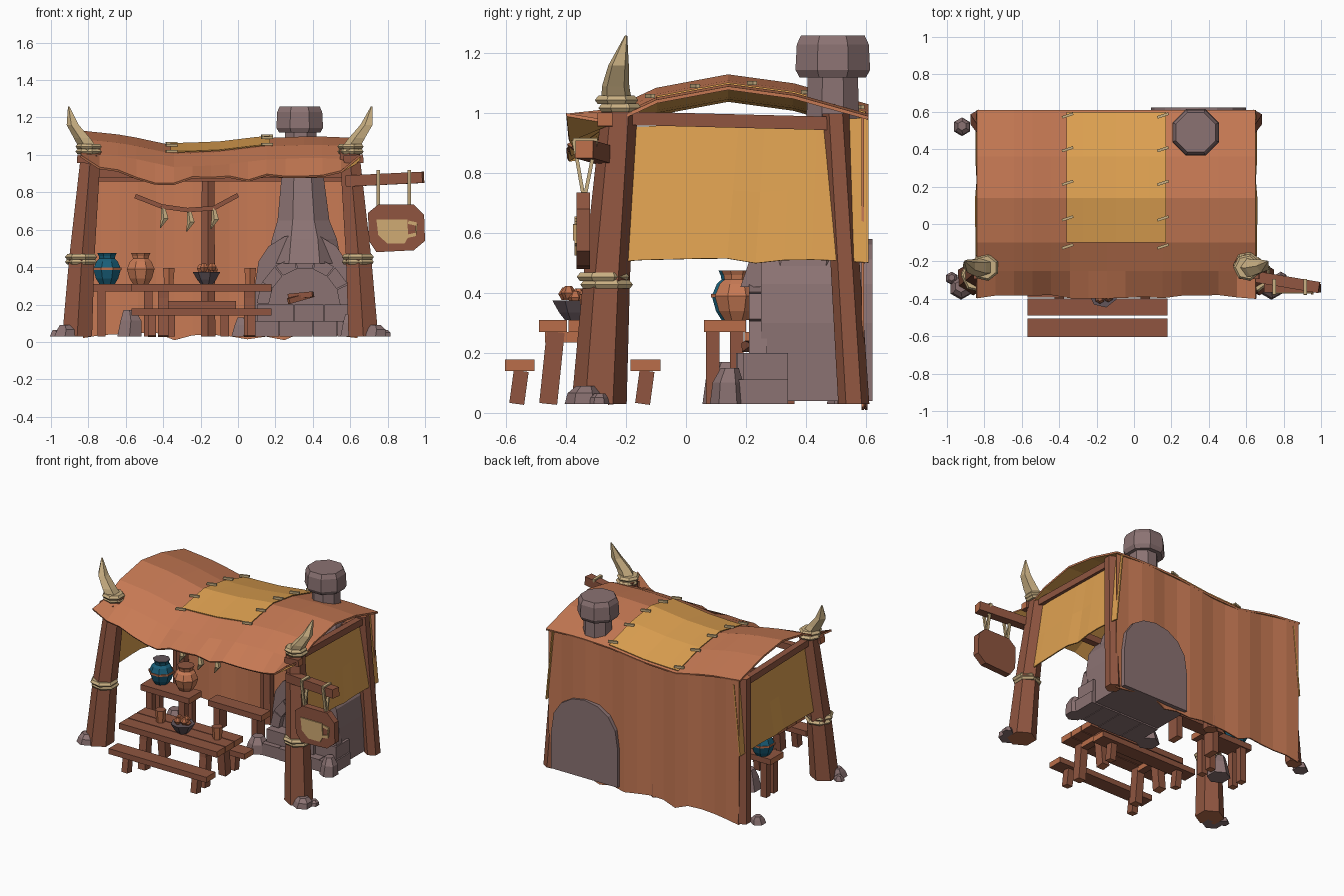
import bpy, bmesh, math, random
from mathutils import Vector

random.seed(4)
if "Cube" in bpy.data.objects:
    bpy.data.objects.remove(bpy.data.objects["Cube"])


def material(name, code):
    m = bpy.data.materials.new(name)
    m.use_nodes = True
    rgb = [(int(code[i:i + 2], 16) / 255) ** 2.2 for i in (0, 2, 4)]
    m.diffuse_color = (*rgb, 1)
    m.node_tree.nodes["Principled BSDF"].inputs["Base Color"].default_value = (*rgb, 1)
    return m


TERRA = material("terracotta", "C67955")
AMBER = material("amber cloth", "DEA052")
WOOD = material("brown wood", "8E5642")
CUT = material("cut wood", "B86D4B")
STONE = material("grey stone", "8A7272")
BONE = material("bone", "C9AF82")
TAN = material("tan paint", "CFA973")
BLUE = material("blue glaze", "1F5F78")
SLATE = material("dark slate", "62555A")


def build(name, verts, faces, *mats):
    me = bpy.data.meshes.new(name)
    me.from_pydata(verts, [], faces)
    for m in mats:
        me.materials.append(m)
    bm = bmesh.new()
    bm.from_mesh(me)
    bmesh.ops.recalc_face_normals(bm, faces=bm.faces)
    bm.to_mesh(me)
    bm.free()
    ob = bpy.data.objects.new(name, me)
    bpy.context.collection.objects.link(ob)
    return ob


def skin(name, rings, mat, cap=None):
    """Join rings of points into a closed solid; caps may differ in colour."""
    n = len(rings[0])
    faces = [(k * n + i, k * n + (i + 1) % n, (k + 1) * n + (i + 1) % n, (k + 1) * n + i)
             for k in range(len(rings) - 1) for i in range(n)]
    faces += [tuple(range(n)), tuple(range(len(rings) * n - n, len(rings) * n))]
    ob = build(name, [p for r in rings for p in r], faces, mat, cap or mat)
    for f in ob.data.polygons[-2:]:
        f.material_index = 1
    return ob


def loft(name, spec, mat, n=8, cap=None):
    """Stack level rings given as (x, y, z, radius)."""
    turn = [2 * math.pi * (i + .5) / n for i in range(n)]
    return skin(name, [[(x + r * math.cos(a), y + r * math.sin(a), z) for a in turn]
                       for x, y, z, r in spec], mat, cap)


def beam(name, p, q, w, h, mat=WOOD, cap=CUT):
    p, q = Vector(p), Vector(q)
    d = (q - p).normalized()
    side = d.cross(Vector((0, 1, 0) if abs(d.z) > .7 else (0, 0, 1))).normalized()
    up = side.cross(d)
    ring = [side * (a * w / 2) + up * (b * h / 2) for a, b in ((-1, -1), (1, -1), (1, 1), (-1, 1))]
    return skin(name, [[p + o for o in ring], [q + o for o in ring]], mat, cap)


def slab(name, x, y, z, mat=WOOD, cap=CUT):
    """Box from (low, high) spans, its length along x."""
    ym, zm = sum(y) / 2, sum(z) / 2
    return beam(name, (x[0], ym, zm), (x[1], ym, zm), y[1] - y[0], z[1] - z[0], mat, cap)


def plate(name, outline, y0, y1, mat):
    return skin(name, [[(x, y, z) for x, z in outline] for y in (y0, y1)], mat)


def rock(name, x, y, r, h):
    loft(name, [(x, y, .03, r), (x + r * .1, y, .03 + h * .6, r * .85),
                (x, y + r * .1, .03 + h, r * .5)], STONE, 6)


def lerp(table, t):
    for (a, u), (b, v) in zip(table, table[1:]):
        if t <= b:
            return u + (v - u) * max(0, (t - a) / (b - a))
    return table[-1][1]


def sheet(name, us, vs, fn, thick, *mats):
    n = len(vs)
    faces = [(i * n + j, i * n + n + j, i * n + n + j + 1, i * n + j + 1)
             for i in range(len(us) - 1) for j in range(n - 1)]
    ob = build(name, [fn(u, v) for u in us for v in vs], faces, *mats)
    sol = ob.modifiers.new("cloth thickness", 'SOLIDIFY')
    sol.thickness = thick
    sol.material_offset = len(mats) - 1
    return ob


def steps(a, b, n):
    return [a + (b - a) * i / n for i in range(n + 1)]


MID = -.095   # centre line of the shelter
HALF = .745

# Roof cloth, sagging between its ends, with a ragged front hem
PROFILE = [(-.39, .905), (-.25, .985), (-.1, 1.055), (.14, 1.1), (.36, 1.07), (.61, 1.0)]
SAG = [(-.84, .03), (-.6, .005), (-.35, -.05), (-.1, -.04), (.15, -.01), (.4, 0), (.65, -.01)]
HEM = [random.uniform(-.03, .03) for _ in range(20)]


def roof_z(x, y):
    return lerp(PROFILE, y) + lerp(SAG, x)


def roof_point(x, y):
    z = roof_z(x, y)
    if y < -.3:
        i = round((x - MID + HALF) * 10)
        z += HEM[i] + .08 * abs((x - MID) / HALF) ** 6
        y += HEM[-i - 1] * .4
    return x, y, z


roof = sheet("roof_cloth", steps(MID - HALF, MID + HALF, 15), [p[0] for p in PROFILE],
             roof_point, .012, TERRA, AMBER)
if roof.data.polygons[0].normal.z < 0:
    roof.data.flip_normals()

# Patch laced onto the roof
sheet("roof_patch", steps(-.36, .17, 6), [-.1, .02, .14, .25, .36, .6],
      lambda x, y: (x, y, roof_z(x, y) + .012), .006, AMBER)
for x in (-.355, .155):
    for y in (-.12, .03, .22, .4, .58):
        z = roof_z(x, y) + .022
        beam("patch_stitch", (x - .03, y - .01, z), (x + .03, y + .01, z), .014, .014, BONE, BONE)

# Back and side hangings
FOLD = [random.uniform(-.03, .02) for _ in range(20)]


def back_point(x, t):
    i = round((x - MID + HALF) * 10)
    return (x, .6 + .006 * (-1) ** (i // 2),
            (1 - t) * (.035 + FOLD[i]) + t * (roof_z(x, .6) - .008))


sheet("back_cloth", steps(MID - HALF + .01, MID + HALF - .01, 15), [0, .5, 1], back_point, .008, TERRA)

for s, word in ((-1, "right"), (1, "left")):
    def side_point(u, t, s=s):
        fold = FOLD[round(u * 9)] * (1 - t)
        return (MID + s * (.752 - .052 * t + fold * .2), -.24 + .07 * t + u * (.85 - .07 * t),
                .51 + fold * .4 + t * (.445 + .03 * u))
    sheet(word + "_side_cloth", steps(0, 1, 9), [0, .5, 1], side_point, .008, AMBER)

    # Corner posts with lashings
    def at(d, y, z, s=s):
        return MID + s * d, y, z
    loft(word + "_front_post", [(*at(.765, -.29, .03), .092), (*at(.74, -.265, .45), .078),
                                (*at(.69, -.22, 1.03), .06)], WOOD, 6, CUT)
    loft(word + "_back_post", [(*at(.735, .56, .03), .052), (*at(.698, .5, 1), .045)], WOOD, 6, CUT)
    for d, y, z, r in ((.74, -.265, .44, .09), (.7, -.22, 1.03, .074)):
        for k in (0, 1):
            c = at(d, y - k * .012, z - .025 + k * .026)
            loft(word + "_lashing", [(*c, r - .01), (c[0], c[1], c[2] + .013, r),
                                     (c[0], c[1], c[2] + .028, r - .012)], BONE, 7)
    # Curved horn on the post
    loft(word + "_horn", [(*at(.69, -.23, 1.02), .056), (*at(.735, -.235, 1.09), .048),
                          (*at(.785, -.225, 1.16), .036), (*at(.81, -.2, 1.26), .004)], BONE, 5)
    beam(word + "_side_beam", at(.7, -.26, .985), at(.7, .53, .965), .045, .045)
    # Stub of the lashed cross timber
    beam(word + "_timber_end", at(.66, -.27, .975), at(.765, -.27, .98), .05, .045)
    # Footing stones
    rock("footing_stone", *at(.83, -.34, 0)[:2], .065, .06)
    rock("footing_stone", *at(.88, -.29, 0)[:2], .035, .035)
rock("footing_stone", -.92, .52, .05, .05)

for y, z, d in ((-.22, .9, .7), (.5, .88, .7)):
    beam("cross_beam", (MID - d, y, z), (MID + d, y, z), .045, .045)
loft("middle_post", [(-.16, .55, .03, .045), (-.16, .55, .94, .038)], WOOD, 6, CUT)

# Oven body, rounded behind
arc = [math.pi * i / 8 for i in range(9)]
plate("oven_body", [(.6, .04)] + [(.345 + .255 * math.cos(a), .3 + .28 * math.sin(a) ** .8 if 0 < a < 3.1 else .3)
                                  for a in arc] + [(.09, .04)], .25, .622, STONE)
# Arch stones round the mouth
for i in range(7):
    outline = [(.355 + r * math.cos(a), .2 + r * 1.02 * math.sin(a))
               for r, a in ((.19, i), (.255, i), (.255, i + .94), (.19, i + .94))
               for a in [math.pi * a / 7]]
    plate("arch_stone", outline, .21, .27, STONE)
# Hearth courses
for z0, z1, y0, cuts in ((.03, .112, .13, (.09, .22, .4, .53, .63)), (.11, .2, .18, (.1, .3, .46, .62))):
    for a, b in zip(cuts, cuts[1:]):
        slab("hearth_stone", (a + .002, b - .002), (y0 + random.uniform(-.02, .02), .34), (z0, z1), STONE, STONE)
rock("hearth_boulder", .03, .17, .075, .1)
rock("hearth_boulder", .6, .14, .06, .12)
rock("hearth_boulder", -.58, .13, .075, .14)
for k in (-1, 1):
    beam("firewood", (.27, .22 + k * .02, .23 + k * .012), (.4, .23 - k * .02, .255), .03, .03)
# Hood, flue and cap
loft("chimney_hood", [(.355, .38, .42, .215), (.355, .4, .55, .188), (.35, .43, .65, .15),
                      (.345, .47, .9, .12), (.335, .49, .98, .095), (.335, .49, 1.15, .09)], STONE)
loft("chimney_cap", [(.33, .49, 1.12, .12), (.33, .49, 1.145, .135), (.33, .49, 1.23, .13),
                     (.33, .49, 1.26, .115)], STONE)

# Picnic table: planks, seats and splayed legs
for k in range(3):
    y = -.49 + k * .098
    slab("table_plank", (-.57, .18), (y, y + .092), (.27, .31))
for y in (-.605, -.185):
    slab("bench_seat", (-.57, .18), (y, y + .1), (.14, .178))
    for x in (-.46, .07):
        beam("bench_leg", (x, y + .04, .03), (x, y + .055, .14), .045, .05)
for x in (-.4, .06):
    for s in (-1, 1):
        beam("table_leg", (x, -.345 + s * .115, .03), (x, -.345 + s * .09, .27), .055, .06)
    slab("table_brace", (x - .025, x + .025), (-.47, -.22), (.235, .27))


def trestle(name, x, y, top):
    """Small bench with four legs."""
    slab(name + "_top", x, y, (top - .04, top))
    for px in (x[0] + .06, x[1] - .06):
        for py in (y[0] + .03, y[1] - .03):
            beam(name + "_leg", (px, py, .03), (px, py, top - .04), .045, .045)


trestle("pot_stand", (-.79, -.42), (.06, .2), .31)
trestle("rear_bench", (-.42, -.01), (.27, .37), .22)

# Pots, cups and fruit bowl
SHAPE = [(0, .045), (.03, .065), (.08, .08), (.12, .062), (.135, .045), (.15, .048), (.165, .056)]
for name, x, y, mat, rim in (("blue_pot", -.7, .16, BLUE, SLATE), ("clay_pot", -.52, .17, TERRA, WOOD)):
    loft(name, [(x, y, .31 + z, r) for z, r in SHAPE], mat, 8, rim)
loft("pot_cord", [(-.7, .16, .385, .083), (-.7, .16, .397, .083)], CUT, 8)
for x in (-.37, .065):
    loft("cup", [(x, -.32, .31, .028), (x, -.32, .395, .036)], CUT, 6, WOOD)
loft("bowl", [(-.165, -.37, .31, .035), (-.165, -.37, .335, .055), (-.165, -.37, .375, .078)], SLATE, 7)
for i in range(5):
    a = i * 1.4
    x, y, z = -.165 + .035 * math.cos(a), -.37 + .035 * math.sin(a), .365 + .004 * i
    loft("fruit", [(x, y, z, .015), (x, y, z + .02, .026), (x, y, z + .042, .012)], CUT, 6)

# Hanging sign with mug emblem
beam("sign_arm", (.58, -.27, .86), (.99, -.34, .88), .06, .06)
for x in (.75, .915):
    for y in (-.375, -.3):
        beam("sign_strap", (x, -.34, .71), (x, y, .91), .018, .012, BONE, BONE)
    slab("sign_strap_top", (x - .01, x + .01), (-.377, -.295), (.908, .918), BONE, BONE)
plate("sign_board", [(.74, .48), (.94, .49), (1, .54), (.995, .68), (.94, .735), (.75, .735),
                     (.695, .69), (.7, .54)], -.365, -.32, WOOD)
plate("mug", [(.8, .525), (.89, .525), (.91, .56), (.905, .655), (.74, .655), (.75, .57)], -.372, -.364, TAN)
handle = [(.91, .64), (.955, .63), (.95, .575), (.905, .565)]
for (xa, za), (xb, zb) in zip(handle, handle[1:]):
    beam("mug_handle", (xa, -.368, za), (xb, -.368, zb), .008, .018, TAN, TAN)

# Garland of teeth
cord = [(-.55, .78), (-.41, .725), (-.27, .705), (-.13, .715), (0, .785)]
for (xa, za), (xb, zb) in zip(cord, cord[1:]):
    beam("garland_cord", (xa, -.05, za), (xb, -.05, zb), .022, .024)
for x, z in ((-.4, .72), (-.26, .7), (-.13, .715)):
    loft("garland_tooth", [(x - .015, -.05, z - .11, .003), (x + .01, -.05, z - .06, .022),
                           (x, -.05, z, .012)], BONE, 5)
